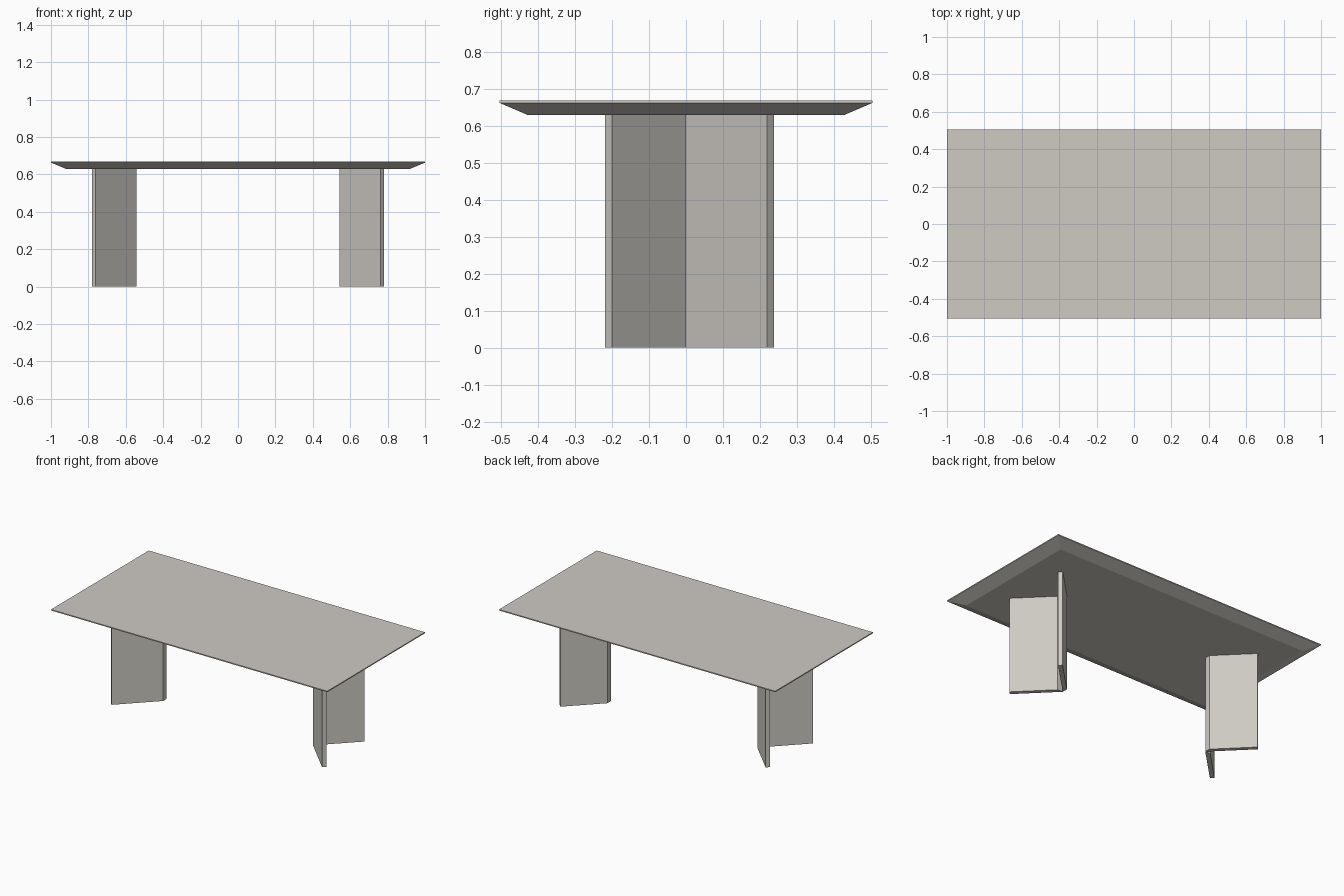
import bpy, bmesh, math
from mathutils import Matrix, Vector

if "Cube" in bpy.data.objects:
    bpy.data.objects.remove(bpy.data.objects["Cube"])

stone = bpy.data.materials.new("warm_grey")
stone.diffuse_color = (0.62, 0.595, 0.55, 1)
stone.use_nodes = True
stone.node_tree.nodes["Principled BSDF"].inputs["Base Color"].default_value = stone.diffuse_color


def loft(name, rings):
    """Skin stacked rings of points and cap both ends."""
    bm = bmesh.new()
    loops = [[bm.verts.new(p) for p in ring] for ring in rings]
    n = len(loops[0])
    for a, b in zip(loops, loops[1:]):
        for i in range(n):
            j = (i + 1) % n
            bm.faces.new((a[i], a[j], b[j], b[i]))
    bm.faces.new(loops[0][::-1])
    bm.faces.new(loops[-1])
    bmesh.ops.recalc_face_normals(bm, faces=bm.faces)
    mesh = bpy.data.meshes.new(name)
    bm.to_mesh(mesh)
    bm.free()
    mesh.materials.append(stone)
    obj = bpy.data.objects.new(name, mesh)
    bpy.context.collection.objects.link(obj)
    return obj


def rect(x, y, z):
    return [(-x, -y, z), (x, -y, z), (x, y, z), (-x, y, z)]


# Table top: thin upright rim over a wide undercut bevel
loft("table_top", [rect(0.92, 0.428, 0.63), rect(1, 0.505, 0.663), rect(1, 0.505, 0.67)])

# Legs: an upright board and its copy turned 90 degrees about the hinge edge
hinge = Vector((0.543, 0))
board = [Vector(p) for p in ((0, 0), (0.219, -0.219), (0.238, -0.2), (0.038, 0))]
for side, sx in (("right", 1), ("left", -1)):
    for part, angle in (("front", 0), ("back", math.pi / 2)):
        turn = Matrix.Rotation(angle, 2)
        pts = [hinge + turn @ p for p in board]
        loft(f"{side}_leg_{part}_board", [[(sx * p.x, p.y, z) for p in pts] for z in (0, 0.63)])
